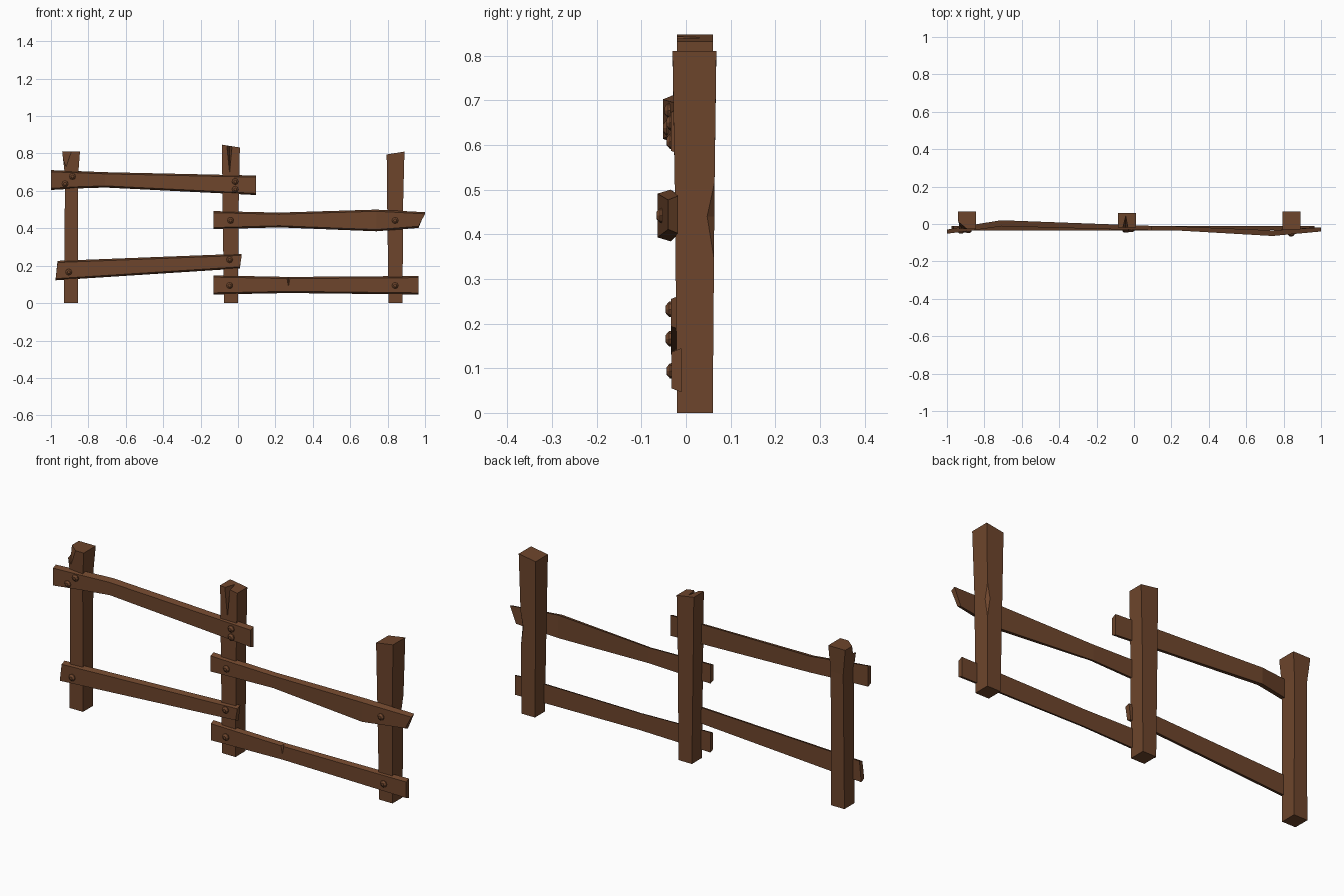
import bpy
import bmesh
from math import pi
from mathutils import Matrix

cube = bpy.data.objects.get("Cube")
if cube:
    bpy.data.objects.remove(cube, do_unlink=True)

wood = bpy.data.materials.new("brown_wood")
wood.use_nodes = True
BROWN = (0.155, 0.060, 0.025, 1)
wood.diffuse_color = BROWN
wood.node_tree.nodes["Principled BSDF"].inputs["Base Color"].default_value = BROWN


def finish(bm, name):
    bmesh.ops.recalc_face_normals(bm, faces=bm.faces)
    mesh = bpy.data.meshes.new(name)
    bm.to_mesh(mesh)
    bm.free()
    mesh.materials.append(wood)
    obj = bpy.data.objects.new(name, mesh)
    bpy.context.collection.objects.link(obj)
    return obj


def loft(name, rings):
    """Skin a row of four-cornered sections and cap both ends."""
    bm = bmesh.new()
    loops = [[bm.verts.new(p) for p in ring] for ring in rings]
    for a, b in zip(loops, loops[1:]):
        for i in range(4):
            j = (i + 1) % 4
            bm.faces.new((a[i], a[j], b[j], b[i]))
    bm.faces.new(loops[0])
    bm.faces.new(loops[-1])
    return finish(bm, name)


def post(name, sections):
    """Sections: x min, x max, y min, y max, z at x min, z at x max."""
    return loft(name, [[(x0, y0, z0), (x1, y0, z1), (x1, y1, z1), (x0, y1, z0)]
                       for x0, x1, y0, y1, z0, z1 in sections])


def rail(name, sections):
    """Sections: x at bottom, x at top, z bottom, z top, y front, y back."""
    c = 0.009  # the front face is narrower than the back
    return loft(name, [[(xb, yf, zb + c), (xt, yf, zt - c), (xt, yb, zt), (xb, yb, zb)]
                       for xb, xt, zb, zt, yf, yb in sections])


def chip(obj, points):
    """Cut a convex splinter out of a timber."""
    bm = bmesh.new()
    for p in points:
        bm.verts.new(p)
    bmesh.ops.convex_hull(bm, input=bm.verts)
    cutter = finish(bm, "chip_cutter")
    cutter.hide_render = True
    mod = obj.modifiers.new("chip", 'BOOLEAN')
    mod.operation = 'DIFFERENCE'
    mod.solver = 'EXACT'
    mod.object = cutter
    bpy.context.view_layer.objects.active = obj
    bpy.ops.object.modifier_apply(modifier=mod.name)
    bpy.data.objects.remove(cutter, do_unlink=True)


# Posts, flared towards the top
left_post = post("left_post", [
    (-0.93, -0.855, -0.02, 0.06, 0, 0),
    (-0.925, -0.855, -0.022, 0.063, 0.68, 0.68),
    (-0.94, -0.845, -0.028, 0.068, 0.81, 0.81)])
middle_post = post("middle_post", [
    (-0.075, 0.0, -0.02, 0.06, 0, 0),
    (-0.082, 0.003, -0.02, 0.06, 0.5, 0.5),
    (-0.086, 0.01, -0.02, 0.06, 0.847, 0.832)])
right_post = post("right_post", [
    (0.805, 0.88, -0.02, 0.06, 0, 0),
    (0.798, 0.882, -0.025, 0.064, 0.5, 0.5),
    (0.795, 0.89, -0.03, 0.068, 0.795, 0.81)])

# Broken corner, top split and edge nick
chip(left_post, [(-0.96, 0.035, 0.83), (-0.865, -0.045, 0.83),
                 (-0.97, -0.05, 0.83), (-0.915, -0.03, 0.72)])
chip(middle_post, [(-0.064, -0.03, 0.86), (-0.028, -0.03, 0.86),
                   (-0.044, 0.05, 0.86), (-0.045, -0.03, 0.67)])
chip(right_post, [(0.882, 0.063, 0.34), (0.884, 0.065, 0.53), (0.89, 0.038, 0.44),
                  (0.86, 0.072, 0.44), (0.93, 0.11, 0.44)])

# Rails
rail("upper_left_rail", [
    (-1, -1, 0.605, 0.711, -0.052, -0.03),
    (-0.86, -0.86, 0.613, 0.706, -0.034, -0.004),
    (-0.71, -0.71, 0.618, 0.7, -0.012, 0.02),
    (0.095, 0.095, 0.578, 0.682, -0.034, -0.01)])
rail("upper_right_rail", [
    (-0.13, -0.13, 0.395, 0.492, -0.034, -0.01),
    (0.22, 0.22, 0.405, 0.484, -0.034, -0.012),
    (0.74, 0.74, 0.384, 0.5, -0.064, -0.034),
    (0.965, 1.0, 0.402, 0.486, -0.04, -0.018)])
rail("lower_left_rail", [
    (-0.975, -0.965, 0.122, 0.226, -0.034, -0.01),
    (0.01, 0.02, 0.185, 0.264, -0.034, -0.01)])
lower_right_rail = rail("lower_right_rail", [
    (-0.13, -0.13, 0.046, 0.148, -0.032, -0.01),
    (0.27, 0.27, 0.054, 0.14, -0.03, -0.01),
    (0.965, 0.965, 0.046, 0.145, -0.032, -0.01)])
chip(lower_right_rail, [(0.248, -0.04, 0.16), (0.29, -0.04, 0.16),
                        (0.27, -0.012, 0.16), (0.27, -0.036, 0.065)])

# Round-headed bolts: x, z and the rail surface they sit on
BOLTS = [(-0.885, 0.677, -0.034), (-0.925, 0.638, -0.038),
         (-0.015, 0.65, -0.03), (-0.015, 0.608, -0.03),
         (-0.045, 0.232, -0.032), (-0.905, 0.166, -0.032),
         (-0.04, 0.442, -0.032), (0.84, 0.442, -0.052),
         (-0.045, 0.094, -0.03), (0.84, 0.094, -0.03)]
for n, (x, z, y) in enumerate(BOLTS, 1):
    bm = bmesh.new()
    for r1, r2, depth, mid in ((0.018, 0.017, 0.012, 0), (0.017, 0.008, 0.008, 0.01)):
        bmesh.ops.create_cone(
            bm, cap_ends=True, segments=8, radius1=r1, radius2=r2, depth=depth,
            matrix=Matrix.Translation((x, y - mid, z)) @ Matrix.Rotation(pi / 2, 4, 'X'))
    finish(bm, f"bolt_{n}")
